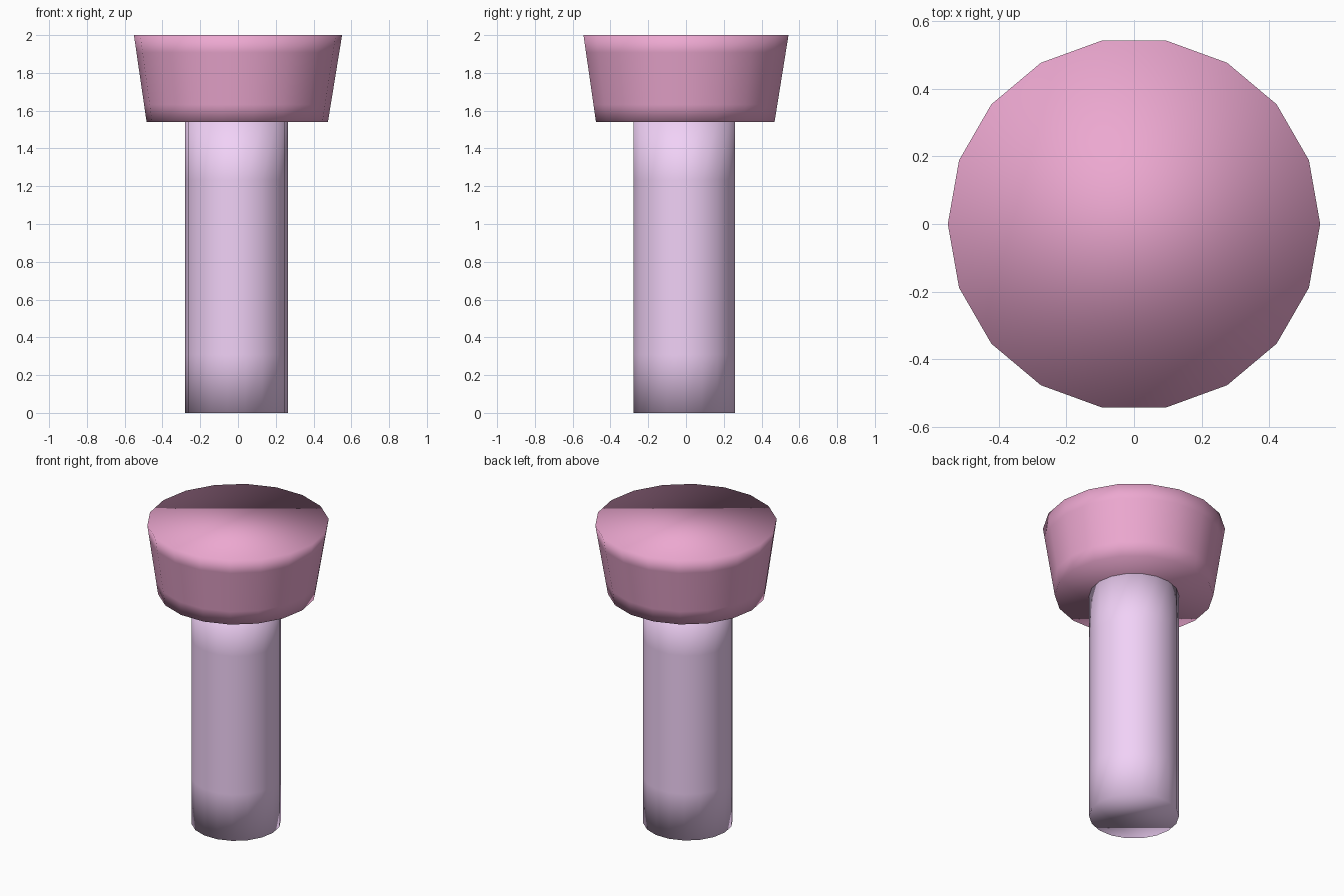
import bpy, bmesh
from math import cos, sin, tau

if "Cube" in bpy.data.objects:
    bpy.data.objects.remove(bpy.data.objects["Cube"])

SIDES, STEPS = 18, 5


def tapered_column(name, bottom, top, color):
    """Closed 18-sided column; bottom and top are (x, y, z, radius)."""
    bm = bmesh.new()
    rings = []
    for i in range(STEPS + 1):
        t = i / STEPS
        x, y, z, r = (a + (b - a) * t for a, b in zip(bottom, top))
        rings.append([bm.verts.new((x + r * cos(tau * k / SIDES),
                                    y + r * sin(tau * k / SIDES), z))
                      for k in range(SIDES)])
    for low, high in zip(rings, rings[1:]):
        for k in range(SIDES):
            n = (k + 1) % SIDES
            bm.faces.new((low[k], low[n], high[n], high[k]))
    # End caps
    bm.faces.new(rings[0][::-1])
    bm.faces.new(rings[-1])
    # The whole part is smooth shaded, caps included
    for f in bm.faces:
        f.smooth = True
    mesh = bpy.data.meshes.new(name)
    bm.to_mesh(mesh)
    bm.free()
    mat = bpy.data.materials.new(name + "_color")
    mat.diffuse_color = color
    mat.use_nodes = True
    mat.node_tree.nodes["Principled BSDF"].inputs["Base Color"].default_value = mat.diffuse_color
    mesh.materials.append(mat)
    obj = bpy.data.objects.new(name, mesh)
    bpy.context.collection.objects.link(obj)
    return obj


# Slim shaft, very slightly off-centre
tapered_column("shaft", (-0.008, -0.009, 0, 0.272), (-0.008, -0.009, 1.54, 0.272),
               (0.88, 0.64, 0.93, 1))

# Flared head
tapered_column("head", (-0.004, -0.004, 1.54, 0.48), (0, 0, 2.0, 0.551),
               (0.84, 0.39, 0.63, 1))
